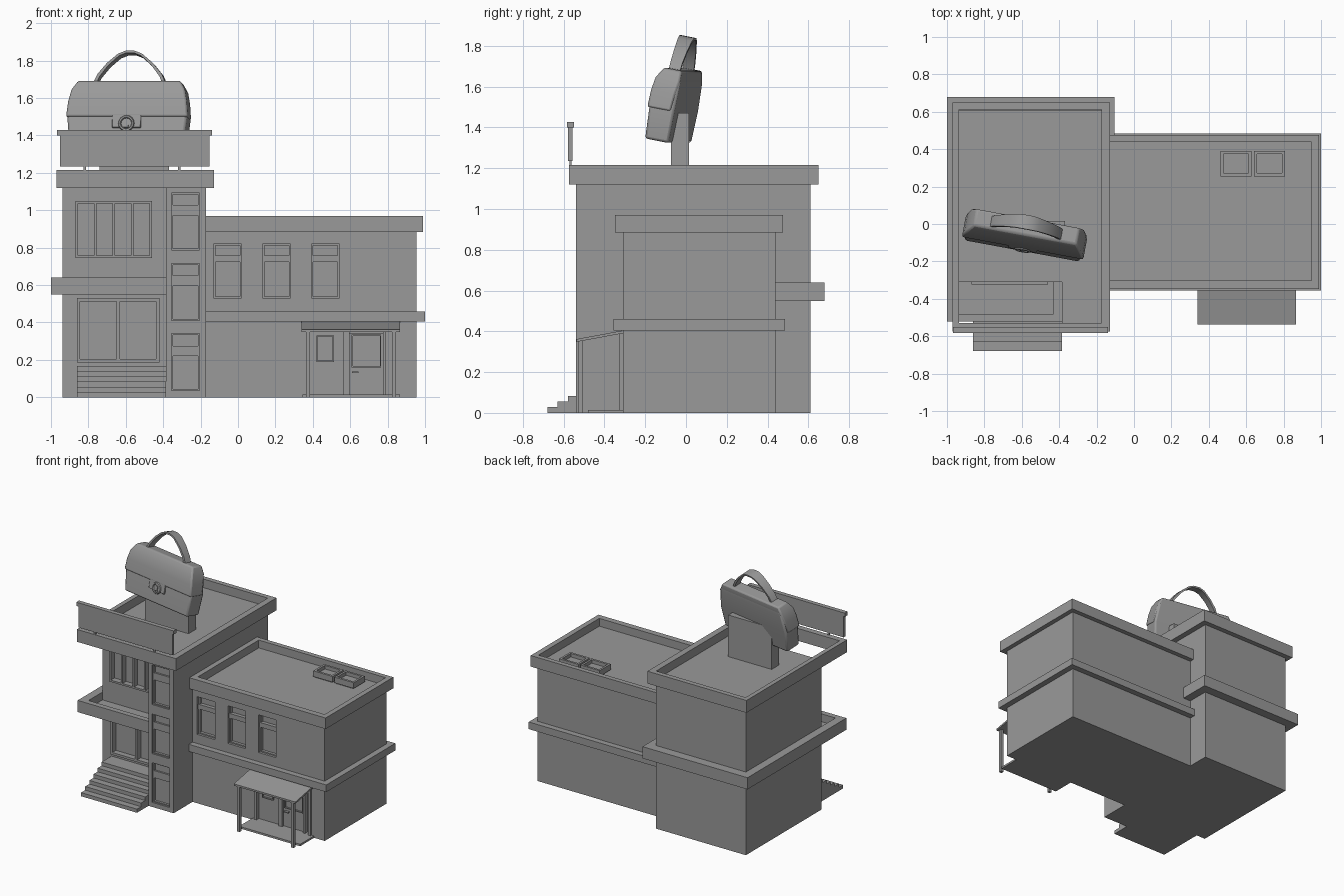
import bpy, bmesh
from math import radians
from mathutils import Matrix

if "Cube" in bpy.data.objects:
    bpy.data.objects.remove(bpy.data.objects["Cube"])


def mesh_object(name, verts, faces):
    me = bpy.data.meshes.new(name)
    me.from_pydata(verts, [], faces)
    bm = bmesh.new()
    bm.from_mesh(me)
    bmesh.ops.recalc_face_normals(bm, faces=bm.faces)
    bm.to_mesh(me)
    bm.free()
    ob = bpy.data.objects.new(name, me)
    bpy.context.collection.objects.link(ob)
    return ob


def loft(name, rings):
    n = len(rings[0])
    verts = [p for r in rings for p in r]
    faces = [list(range(n)), list(range(len(verts) - n, len(verts)))]
    for k in range(len(rings) - 1):
        for i in range(n):
            j = (i + 1) % n
            faces.append([k * n + i, k * n + j, k * n + n + j, k * n + n + i])
    return mesh_object(name, verts, faces)


def box(name, x0, x1, y0, y1, z0, z1):
    return loft(name, [[(x0, y0, z), (x1, y0, z), (x1, y1, z), (x0, y1, z)] for z in (z0, z1)])


def ring(name, outer, inner, z0, z1):
    """Open rectangular parapet; outer and inner are (x0, x1, y0, y1)."""
    def rect(r, z):
        return [(r[0], r[2], z), (r[1], r[2], z), (r[1], r[3], z), (r[0], r[3], z)]
    v = rect(outer, z0) + rect(outer, z1) + rect(inner, z1) + rect(inner, z0)
    f = []
    for k in range(4):
        for i in range(4):
            j, m = (i + 1) % 4, (k + 1) % 4
            f.append([k * 4 + i, k * 4 + j, m * 4 + j, m * 4 + i])
    return mesh_object(name, v, f)


def cut(body, x0, x1, z0, z1, y, depth=0.03):
    """Recess a rectangular opening into a front wall at y."""
    c = box("cutter", x0, x1, y - 0.05, y + depth, z0, z1)
    c.hide_render = True
    mod = body.modifiers.new("recess", 'BOOLEAN')
    mod.operation, mod.solver, mod.object = 'DIFFERENCE', 'EXACT', c
    bpy.context.view_layer.objects.active = body
    bpy.ops.object.modifier_apply(modifier=mod.name)
    bpy.data.objects.remove(c)


def frame(name, x0, x1, z0, z1, y0, y1, t, panes=1):
    """Window frame with vertical mullions."""
    box(name + "_sill", x0, x1, y0, y1, z0, z0 + t)
    box(name + "_head", x0, x1, y0, y1, z1 - t, z1)
    for i in range(panes + 1):
        x = x0 + (x1 - x0 - t) * i / panes
        box(name + "_upright", x, x + t, y0, y1, z0 + t, z1 - t)


# Main volumes
F = -0.31
tower = box("tower_body", -0.937, -0.17, F, 0.61, 0, 1.15)
column = box("corner_column", -0.385, -0.17, -0.54, F + 0.02, 0, 1.15)
wing = box("wing_body", -0.18, 0.955, F, 0.44, 0, 0.91)

# Parapets and ledges
ring("tower_parapet", (-0.97, -0.127, -0.575, 0.65), (-0.936, -0.175, -0.53, 0.612), 1.12, 1.215)
ring("wing_parapet", (-0.172, 0.99, -0.348, 0.475), (-0.13, 0.95, -0.302, 0.438), 0.885, 0.97)
box("wing_ledge", -0.172, 1.0, -0.355, 0.485, 0.405, 0.46)
box("tower_side_ledge", -1.0, -0.9, F + 0.01, 0.68, 0.55, 0.64)
box("tower_back_ledge", -0.9, -0.105, 0.4, 0.68, 0.55, 0.64)

# Balcony in the front recess
box("balcony_floor", -0.99, -0.38, -0.51, F + 0.02, 0.55, 0.58)
ring("balcony_rim", (-1.0, -0.384, -0.522, F + 0.02), (-0.937, -0.43, -0.48, F + 0.005), 0.55, 0.64)

# Steps
for i in range(6):
    box("step", -0.86, -0.384, -0.68 + 0.05 * i, F + 0.01, 0.028 * i, 0.028 * (i + 1))

# Tower windows
cut(tower, -0.865, -0.465, 0.75, 1.045, F)
frame("upper_window", -0.87, -0.46, 0.745, 1.05, F - 0.014, F + 0.03, 0.014, 4)
cut(tower, -0.855, -0.427, 0.195, 0.525, F)
frame("lower_window", -0.862, -0.42, 0.187, 0.53, F - 0.014, F + 0.03, 0.018, 2)

# Column windows
for z in (0.035, 0.41, 0.788):
    cut(column, -0.355, -0.205, z, z + 0.305, -0.54)
    frame("column_window", -0.355, -0.205, z, z + 0.305, -0.528, -0.51, 0.008)
    box("column_window_bar", -0.355, -0.205, -0.524, -0.51, z + 0.185, z + 0.24)

# Wing windows
for x in (-0.13, 0.132, 0.392):
    cut(wing, x, x + 0.15, 0.53, 0.82, F, 0.04)
    frame("wing_window", x, x + 0.15, 0.53, 0.82, F + 0.018, F + 0.04, 0.009)
    box("wing_window_bar", x, x + 0.15, F + 0.012, F + 0.04, 0.722, 0.758)

# Entrance
cut(wing, 0.385, 0.84, 0.015, 0.35, F)
box("entrance_side_panel", 0.385, 0.565, F + 0.014, F + 0.031, 0.015, 0.35)
frame("side_panel_window", 0.42, 0.512, 0.19, 0.33, F + 0.002, F + 0.02, 0.006)
box("door_post", 0.565, 0.595, F - 0.005, F + 0.031, 0.015, 0.35)
box("door_jamb", 0.775, 0.79, F - 0.005, F + 0.031, 0.015, 0.35)
box("door", 0.595, 0.775, F + 0.015, F + 0.031, 0.015, 0.345)
frame("door_window", 0.608, 0.765, 0.16, 0.335, F + 0.003, F + 0.02, 0.007)
box("door_handle", 0.61, 0.645, F - 0.005, F + 0.02, 0.13, 0.138)
box("entrance_slab", 0.345, 0.865, -0.48, F + 0.01, 0, 0.015)
side = [(F + 0.005, 0.405), (-0.537, 0.362), (-0.537, 0.348), (F + 0.005, 0.391)]
loft("canopy", [[(x, y, z) for y, z in side] for x in (0.34, 0.865)])
for x in (0.363, 0.823):
    box("canopy_post", x, x + 0.022, -0.53, -0.508, 0, 0.36)
    box("canopy_wall_post", x, x + 0.022, F - 0.015, F + 0.005, 0, 0.395)

# Roof vents
for x in (0.462, 0.642):
    ring("roof_vent_case", (x, x + 0.165, 0.255, 0.39), (x + 0.016, x + 0.149, 0.272, 0.374), 0.918, 0.962)
    box("roof_vent_base", x + 0.01, x + 0.155, 0.265, 0.38, 0.9, 0.935)

# Blank sign board on the front parapet
box("sign_board", -0.952, -0.153, -0.578, -0.557, 1.235, 1.405)
box("sign_top_rail", -0.968, -0.14, -0.584, -0.55, 1.4, 1.428)
for x in (-0.825, -0.32):
    box("sign_foot", x, x + 0.012, -0.572, -0.562, 1.2, 1.245)

# Rooftop bag and its support
box("bag_support", -0.74, -0.37, -0.073, 0.015, 1.14, 1.47)
M = (Matrix.Translation((-0.588, -0.088, 1.335)) @ Matrix.Rotation(radians(-10.5), 4, 'Z')
     @ Matrix.Rotation(radians(-11), 4, 'X'))


def place(ob, bevel=0.0):
    ob.matrix_world = M @ ob.matrix_world
    if bevel:
        m = ob.modifiers.new("bevel", 'BEVEL')
        m.width, m.segments, m.limit_method, m.angle_limit = bevel, 2, 'ANGLE', radians(25)
    bpy.ops.object.select_all(action='DESELECT')
    ob.select_set(True)
    bpy.context.view_layer.objects.active = ob
    bpy.ops.object.shade_smooth_by_angle(angle=radians(35))


def bag_shell(name, rows, bevel):
    rings = [[(-w, a, z), (w, a, z), (w, b, z), (-w, b, z)] for z, w, a, b in rows]
    place(loft(name, rings), bevel)


bag_shell("bag_body", [(0, 0.31, -0.06, 0.06), (0.16, 0.326, -0.066, 0.062),
                       (0.30, 0.305, -0.06, 0.06), (0.35, 0.272, -0.035, 0.05)], 0.012)
bag_shell("bag_flap", [(0.155, 0.331, -0.075, 0.045), (0.24, 0.322, -0.074, 0.05),
                       (0.305, 0.308, -0.066, 0.058), (0.358, 0.278, -0.038, 0.052)], 0.01)
place(box("bag_flap_tab", -0.078, 0.078, -0.074, -0.05, 0.095, 0.17), 0.004)
bpy.ops.mesh.primitive_torus_add(major_radius=0.036, minor_radius=0.008, major_segments=16,
                                 minor_segments=6, location=(0, -0.074, 0.118),
                                 rotation=(radians(90), 0, 0))
bpy.context.object.name = "bag_clasp_ring"
bpy.context.view_layer.update()
place(bpy.context.object)
place(box("bag_clasp_pin", -0.012, 0.012, -0.08, -0.06, 0.1, 0.135))

# Handle strap, mirrored about its peak and wider at the top
half = [(0.2, 0.34), (0.175, 0.395), (0.125, 0.455), (0.065, 0.505), (0.025, 0.52)]
arc = half + [(-x, z) for x, z in reversed(half)]
rings = []
for x, z in arc:
    w = 0.04 - 0.06 * abs(x)
    xi, zi = x * 0.93, z - 0.012
    rings.append([(x, -w, z), (x, w, z), (xi, w, zi), (xi, -w, zi)])
place(loft("bag_handle", rings))

# One dark grey for everything
grey = bpy.data.materials.new("dark_grey")
grey.diffuse_color = (0.32, 0.32, 0.32, 1)
grey.use_nodes = True
grey.node_tree.nodes["Principled BSDF"].inputs["Base Color"].default_value = grey.diffuse_color
for ob in bpy.data.objects:
    ob.data.materials.append(grey)
